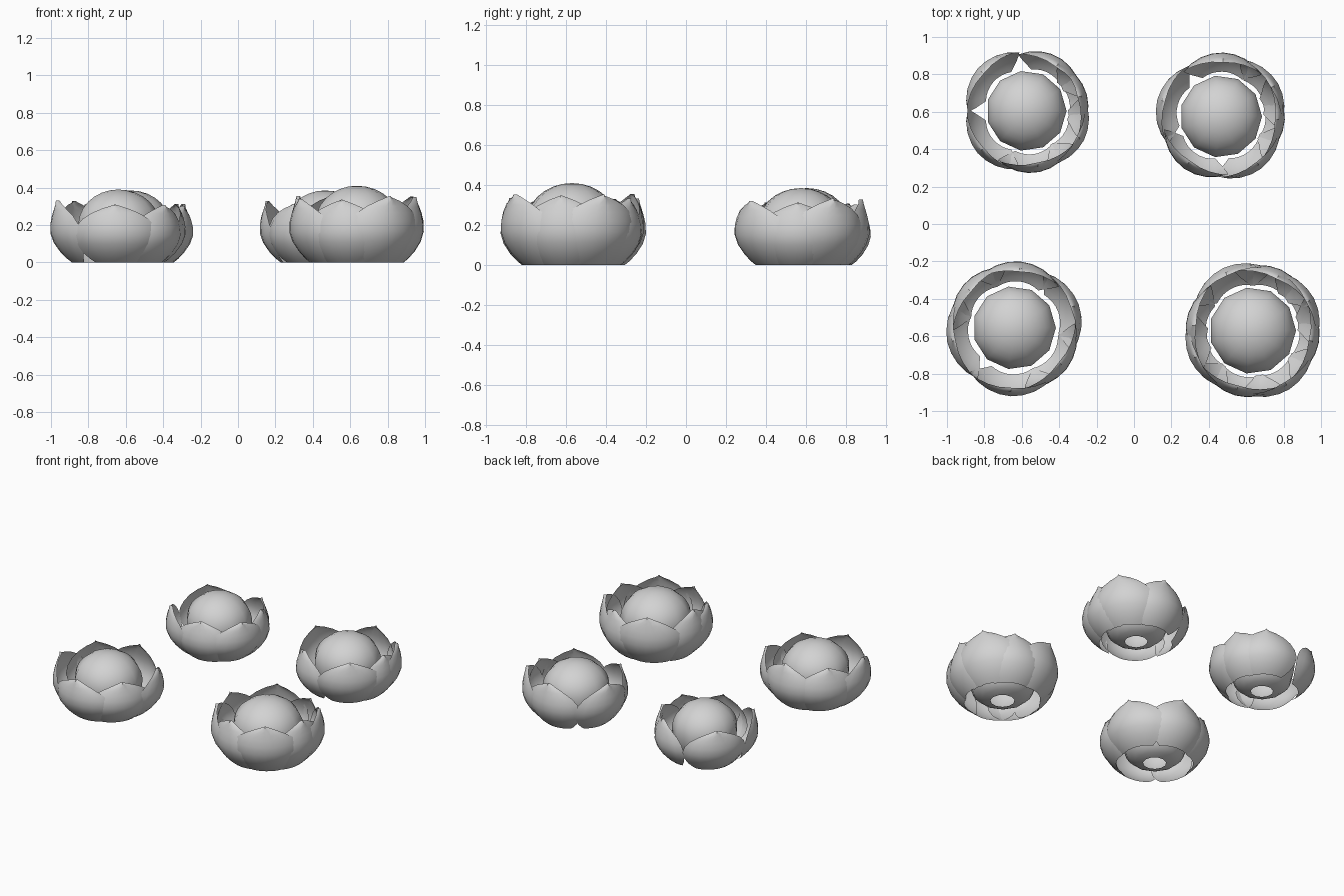
import bpy, bmesh, math, random

random.seed(4)
cube = bpy.data.objects.get("Cube")
if cube:
    bpy.data.objects.remove(cube)

grey = bpy.data.materials.new("light grey")
grey.use_nodes = True
colour = (0.65, 0.65, 0.65, 1)
grey.diffuse_color = colour
grey.node_tree.nodes["Principled BSDF"].inputs["Base Color"].default_value = colour

# Petal rows from base to tip: height fraction, radius, width fraction
PETAL = [(0, .247, .66), (.06, .272, .77), (.17, .307, .9), (.32, .34, .98),
         (.47, .355, 1), (.62, .352, .92), (.75, .34, .76), (.85, .327, .54),
         (.93, .316, .29), (1, .308, 0)]
COLUMNS = 8
HALF_ANGLE = math.radians(42)


def finish(bm, name, centre, angle):
    bmesh.ops.remove_doubles(bm, verts=bm.verts, dist=1e-5)
    bmesh.ops.recalc_face_normals(bm, faces=bm.faces)
    mesh = bpy.data.meshes.new(name)
    bm.to_mesh(mesh)
    bm.free()
    mesh.materials.append(grey)
    obj = bpy.data.objects.new(name, mesh)
    obj.location = (*centre, 0)
    bpy.context.collection.objects.link(obj)
    bpy.ops.object.select_all(action='DESELECT')
    obj.select_set(True)
    bpy.context.view_layer.objects.active = obj
    bpy.ops.object.shade_smooth_by_angle(angle=math.radians(angle))


def skin(bm, rows):
    """Join neighbouring rows of vertices with quads."""
    for low, high in zip(rows, rows[1:]):
        for i in range(len(low) - 1):
            bm.faces.new((low[i], low[i + 1], high[i + 1], high[i]))


def petal(name, centre, direction, height, scale, offset):
    bm = bmesh.new()
    rows = []
    for level, radius, width in PETAL:
        row = []
        for i in range(COLUMNS + 1):
            u = 2 * i / COLUMNS - 1
            a = math.radians(direction) + u * width * HALF_ANGLE
            # sides cup inwards, and a crease runs up to the tip
            r = radius * scale + offset * level - .028 * (u * width) ** 2
            r += .02 * level ** 3 * (1 - abs(u))
            row.append(bm.verts.new((r * math.cos(a), r * math.sin(a), level * height)))
        rows.append(row)
    skin(bm, rows)
    finish(bm, name, centre, 40)


def bud(name, centre, radius, top):
    """Squashed ball, fuller below, with a small opening underneath."""
    bm = bmesh.new()
    rows, sides, rings = [], 11, 14
    half = (top - .006) / 2
    start = math.radians(-82)
    for k in range(rings + 1):
        t = start + (math.pi / 2 - start) * k / rings
        r = radius * max(math.cos(t), 0) ** (1 if t > 0 else .55)
        z = .006 + half + half * (math.sin(t) if t > 0 else math.sin(t) / -math.sin(start))
        row = [bm.verts.new((r * math.cos(a), r * math.sin(a), z))
               for a in (math.tau * i / sides for i in range(sides + 1))]
        rows.append(row)
    skin(bm, rows)
    finish(bm, name, centre, 60)


# Flowers: name, centre, scale, bud radius, bud top, petal height, petal
# directions (outer and inner petals in turn)
FLOWERS = [
    ("back_right", (-.575, .605), .95, .215, .385, .315, (139, 56, 221, 282, 333, 15)),
    ("back_left", (.465, .575), .97, .22, .385, .32, (30, 88, 165, 235, 308, 357)),
    ("front_right", (-.64, -.555), 1.01, .223, .39, .32, (267, 322, 20, 85, 192, 140)),
    ("front_left", (.635, -.57), 1.02, .232, .41, .345,
     (302, 255, 205, 350, 28, 175, 115, 65)),
]
for name, centre, scale, radius, top, height, directions in FLOWERS:
    bud(name + "_bud", centre, radius, top)
    for i, direction in enumerate(directions):
        petal(f"{name}_petal_{i + 1}", centre, direction,
              height + random.uniform(-.015, .015), scale, .01 * (-1) ** i)
